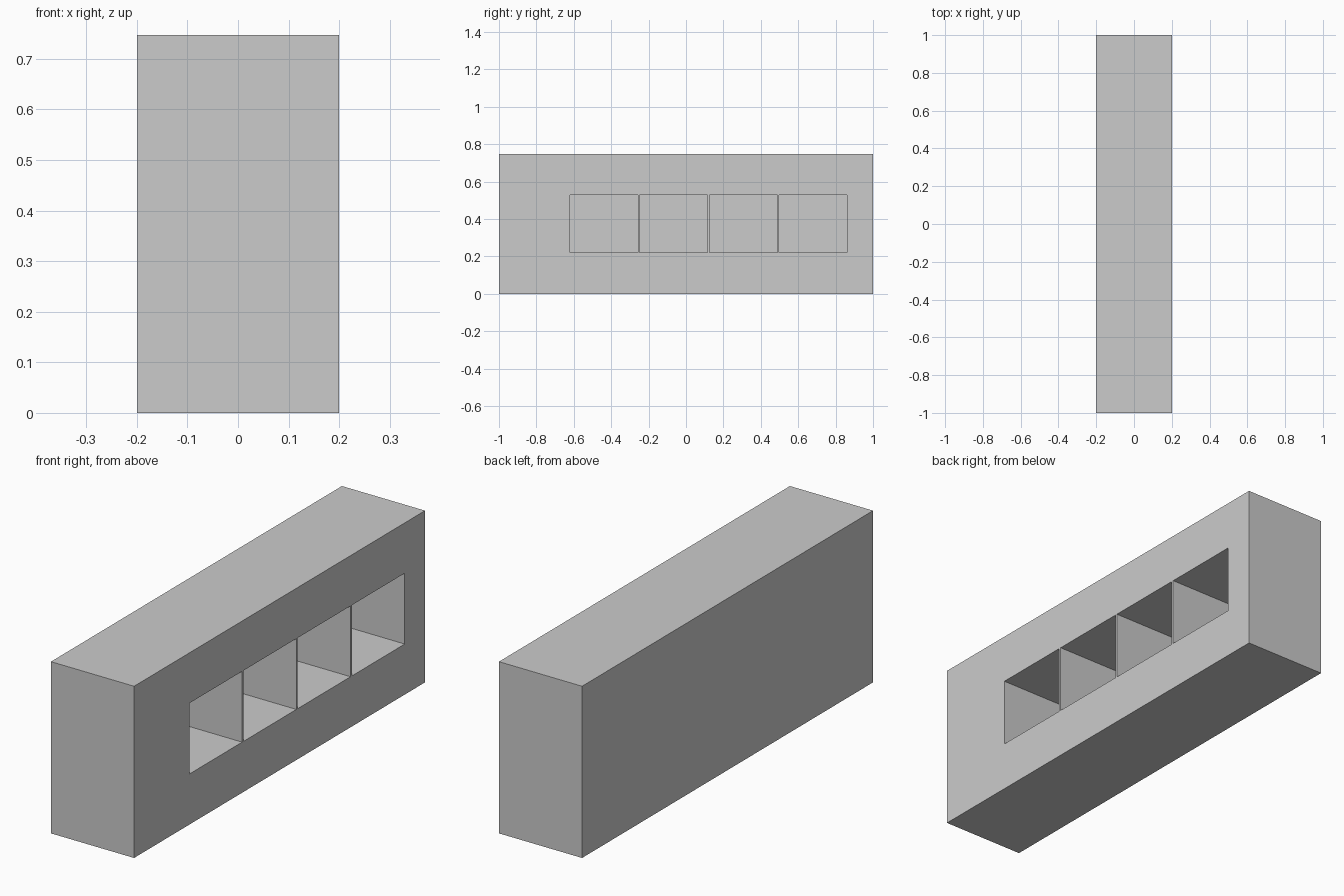
import bpy

if "Cube" in bpy.data.objects:
    bpy.data.objects.remove(bpy.data.objects["Cube"])

HEIGHT = 0.747
DEPTH = 0.32          # how far the pockets sink in from the +x face
PITCH, WIDTH = 0.3725, 0.363
Z0, Z1 = 0.22, 0.528


def box(name, lo, hi):
    centre = [(a + b) / 2 for a, b in zip(lo, hi)]
    bpy.ops.mesh.primitive_cube_add(size=1, location=centre)
    ob = bpy.context.object
    ob.name = name
    ob.scale = [b - a for a, b in zip(lo, hi)]
    bpy.ops.object.transform_apply(location=True, rotation=False, scale=True)
    return ob


# Solid block
block = box("block", (-0.2, -1, 0), (0.2, 1, HEIGHT))

# Row of four blind pockets separated by thin dividers
cutters = []
for i in range(4):
    y = -0.62 + i * PITCH
    cutter = box(f"pocket_cutter_{i + 1}", (0.2 - DEPTH, y, Z0), (0.3, y + WIDTH, Z1))
    cutter.hide_render = True
    mod = block.modifiers.new(f"pocket_{i + 1}", 'BOOLEAN')
    mod.operation = 'DIFFERENCE'
    mod.solver = 'EXACT'
    mod.object = cutter
    cutters.append(cutter)

# Bake the pockets and remove the cutters
bpy.ops.object.select_all(action='DESELECT')
bpy.context.view_layer.objects.active = block
block.select_set(True)
for mod in list(block.modifiers):
    bpy.ops.object.modifier_apply(modifier=mod.name)
for cutter in cutters:
    bpy.data.objects.remove(cutter, do_unlink=True)
